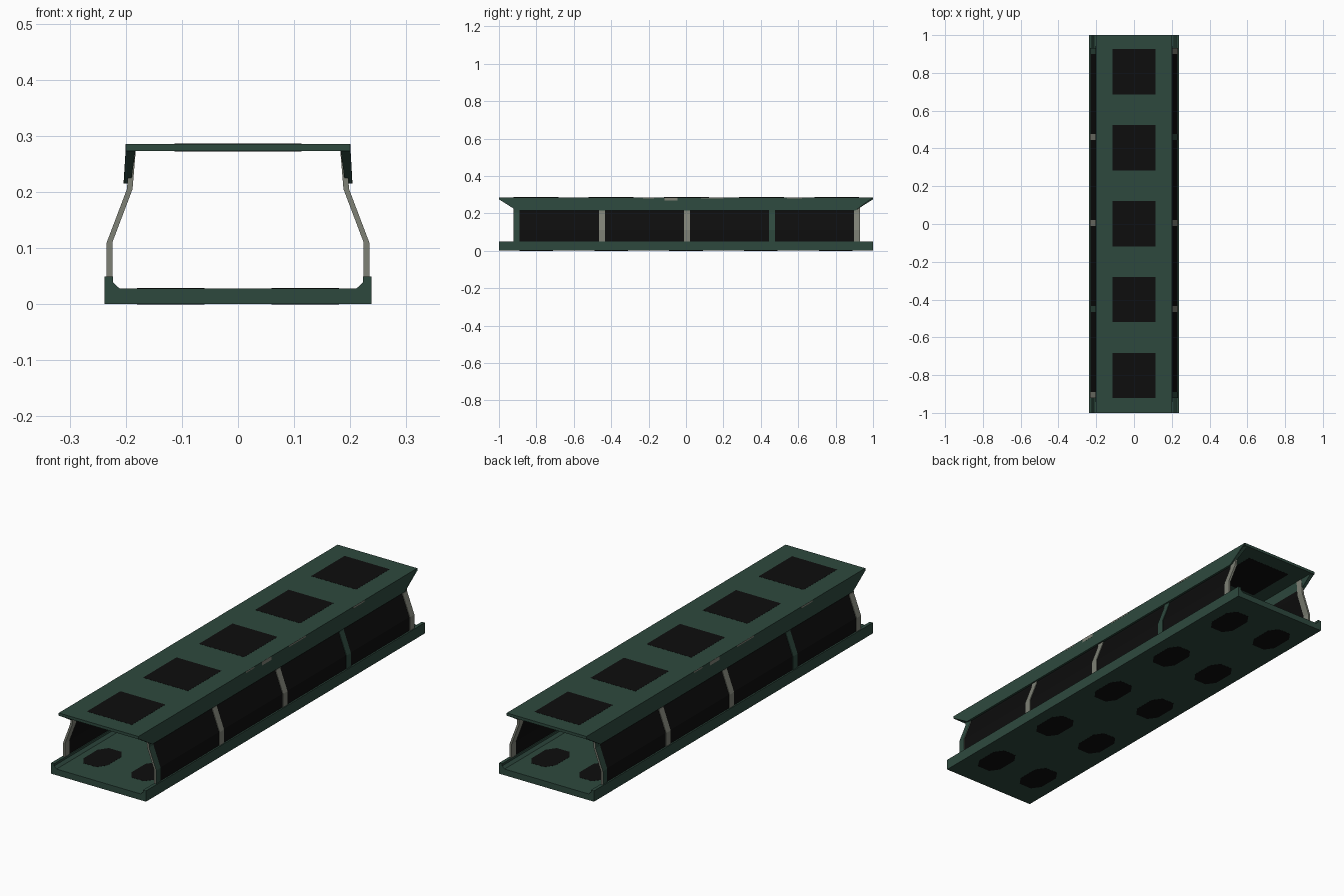
import bpy, bmesh

if "Cube" in bpy.data.objects:
    bpy.data.objects.remove(bpy.data.objects["Cube"])


def material(name, rgb):
    m = bpy.data.materials.new(name)
    m.diffuse_color = (*rgb, 1)
    m.use_nodes = True
    m.node_tree.nodes["Principled BSDF"].inputs["Base Color"].default_value = m.diffuse_color
    return m


GREEN = material("dark green paint", (0.027, 0.066, 0.048))
BLACK = material("black glass", (0.004, 0.004, 0.004))
GREY = material("worn grey metal", (0.21, 0.22, 0.18))


def finish(name, bm, mats):
    bmesh.ops.recalc_face_normals(bm, faces=bm.faces[:])
    me = bpy.data.meshes.new(name)
    bm.to_mesh(me)
    bm.free()
    for m in mats:
        me.materials.append(m)
    ob = bpy.data.objects.new(name, me)
    bpy.context.collection.objects.link(ob)
    return ob


def prism(name, profile, y0, y1, mat, side=1):
    """Extrude an (x, z) profile along y; y0 and y1 are numbers or functions of z."""
    at = lambda y, z: y(z) if callable(y) else y
    bm = bmesh.new()
    a = [bm.verts.new((side * x, at(y0, z), z)) for x, z in profile]
    b = [bm.verts.new((side * x, at(y1, z), z)) for x, z in profile]
    n = len(profile)
    bm.faces.new(a)
    bm.faces.new(b[::-1])
    for i in range(n):
        j = (i + 1) % n
        bm.faces.new((a[i], a[j], b[j], b[i]))
    return finish(name, bm, [mat])


def plate(name, outline, z0, z1, mat):
    """Extrude an (x, y) outline upward."""
    bm = bmesh.new()
    f = bm.faces.new([bm.verts.new((x, y, z0)) for x, y in outline])
    r = bmesh.ops.extrude_face_region(bm, geom=[f])
    for v in r["geom"]:
        if isinstance(v, bmesh.types.BMVert):
            v.co.z = z1
    return finish(name, bm, [mat])


# Base tray with raised, chamfered rims
half = [(0.238, 0), (0.238, 0.049), (0.223, 0.049), (0.223, 0.039), (0.211, 0.028)]
prism("base_tray", half + [(-x, z) for x, z in half[::-1]], -1, 1, GREEN)

# Roof plate
prism("roof_plate", [(-0.2, 0.273), (0.2, 0.273), (0.2, 0.2857), (-0.2, 0.2857)], -1, 1, GREEN)

# Square roof windows and rounded floor windows
for i in range(-2, 3):
    cy = 0.402 * i + 0.002
    plate("roof_window", [(sx * 0.113, cy + sy * 0.12) for sx, sy in
                          ((-1, -1), (1, -1), (1, 1), (-1, 1))], 0.2725, 0.2862, BLACK)
    for cx in (-0.12, 0.12):
        corner = [(0.06, -0.05), (0.06, 0.05), (0.032, 0.09), (-0.032, 0.09),
                  (-0.06, 0.05), (-0.06, -0.05), (-0.032, -0.09), (0.032, -0.09)]
        plate("floor_window", [(cx + x, 0.4 * i + y) for x, y in corner], -0.0005, 0.0285, BLACK)


def ribbon(inset, thick):
    path = [(0.234, 0.03), (0.234, 0.11), (0.198, 0.205), (0.192, 0.277)]
    return ([(x - inset, z) for x, z in path] +
            [(x - inset - thick, z) for x, z in path[::-1]])


def flange_end(z):
    return 0.905 + 0.095 * min(1, (z - 0.215) / 0.06)


for side in (1, -1):
    # Roof flange with sloping ends
    prism("roof_flange", [(0.200, 0.2857), (0.2003, 0.275), (0.204, 0.215), (0.191, 0.215), (0.183, 0.273)],
          lambda z: -flange_end(z), flange_end, GREEN, side)
    # Bent side glass
    prism("side_glass", ribbon(0.003, 0.004), -0.905, 0.915, BLACK, side)
    # Ribs, some still painted
    for i in range(-2, 3):
        y = 0.005 + 0.455 * i
        painted = i == side
        rib = prism("side_rib", ribbon(0, 0.010), y - 0.016, y + 0.016,
                    GREEN if painted else GREY, side)
        if i == -2 * side:  # painted outer face on one end rib
            rib.data.materials.append(GREEN)
            for p in rib.data.polygons:
                if p.normal.x * side > 0.5:
                    p.material_index = 1
    # Small scuffs along the upper flange edge
    for y, w, h in ((-0.08, 0.035, 0.016), (0.14, 0.06, 0.006), (0.58, 0.04, 0.007), (-0.2, 0.03, 0.006)):
        prism("edge_scuff", [(0.199, 0.2857), (0.2006, 0.2857), (0.2009, 0.2857 - h), (0.199, 0.2857 - h)],
              side * y - w, side * y + w, GREY, side)
